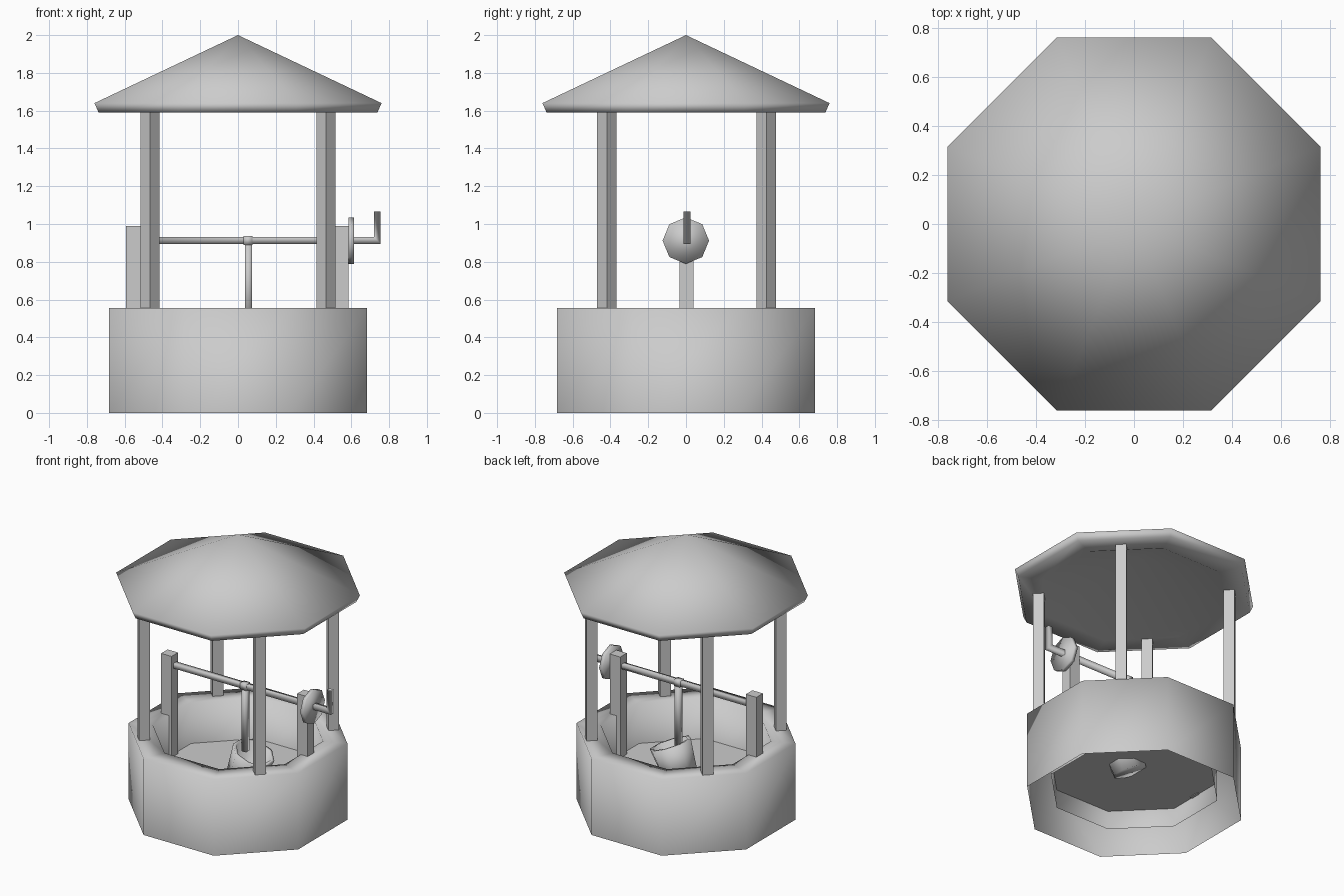
import bpy
from math import cos, sin, pi, radians
from mathutils import Matrix

if "Cube" in bpy.data.objects:
    bpy.data.objects.remove(bpy.data.objects["Cube"])

N = 8
K = 1 / cos(pi / N)   # apothem -> corner radius


def mesh_object(name, verts, faces, smooth=False):
    me = bpy.data.meshes.new(name)
    me.from_pydata(verts, [], faces)
    me.update()
    if smooth:
        me.polygons.foreach_set("use_smooth", [True] * len(me.polygons))
    ob = bpy.data.objects.new(name, me)
    bpy.context.collection.objects.link(ob)
    return ob


def lathe(name, profile, turn=pi / N, caps=True):
    """Revolve (corner radius, z) points in 8 smooth steps; radius 0 makes a
    point, open ends are optionally capped with an n-gon."""
    verts, rings, faces = [], [], []
    for r, z in profile:
        n = N if r > 0 else 1
        rings.append([len(verts) + i for i in range(n)])
        verts += [(r * cos(turn + 2 * pi * i / N), r * sin(turn + 2 * pi * i / N), z)
                  for i in range(n)]
    for a, b in zip(rings, rings[1:]):
        for i in range(N):
            j = (i + 1) % N
            if len(a) == 1:
                faces.append((a[0], b[j], b[i]))
            elif len(b) == 1:
                faces.append((a[i], a[j], b[0]))
            else:
                faces.append((a[i], a[j], b[j], b[i]))
    if caps and len(rings[0]) > 1:
        faces.append(rings[0][::-1])
    if caps and len(rings[-1]) > 1:
        faces.append(rings[-1])
    return mesh_object(name, verts, faces, True)


def box(name, lo, hi, turn=0, smooth=False):
    c = [(a + b) / 2 for a, b in zip(lo, hi)]
    h = [(b - a) / 2 for a, b in zip(lo, hi)]
    verts = [(x * h[0], y * h[1], z * h[2])
             for x in (-1, 1) for y in (-1, 1) for z in (-1, 1)]
    faces = [(0, 1, 3, 2), (4, 6, 7, 5), (0, 4, 5, 1),
             (2, 3, 7, 6), (0, 2, 6, 4), (1, 5, 7, 3)]
    ob = mesh_object(name, verts, faces, smooth)
    ob.location = c
    ob.rotation_euler.z = turn
    return ob


# Well wall: outer skin, rim and inner skin, open underneath
lathe("well_wall", [(0.682 * K, 0), (0.682 * K, 0.555),
                    (0.53 * K, 0.555), (0.53 * K, 0.12)], caps=False)

# Water surface inside the well
a = [pi / N + 2 * pi * i / N for i in range(N)]
mesh_object("water", [(0.53 * K * cos(t), 0.53 * K * sin(t), 0.255) for t in a],
            [range(N)])

# Roof with flat eaves and hollow underside
lathe("roof", [(0, 1.87), (0.59 * K, 1.59), (0.738 * K, 1.59),
               (0.76 * K, 1.64), (0, 2.0)])

# Four roof posts, turned 45 degrees
for sx, fx in ((-1, "left"), (1, "right")):
    for sy, fy in ((-1, "front"), (1, "back")):
        x, y, h = sx * 0.466, sy * 0.422 + 0.003, 0.036
        box(f"{fy}_{fx}_post", (x - h, y - h, 0.55), (x + h, y + h, 1.61), pi / 4)

# Axle supports
for side, x in (("left", -0.552), ("right", 0.543)):
    box(f"{side}_axle_support", (x - 0.042, -0.035, 0.25), (x + 0.042, 0.04, 0.99))

# Axle with mitred crank: a square section swept around the corner
path = [[(-0.56, 0.895), (-0.56, 0.931)], [(0.755, 0.895), (0.72, 0.931)],
        [(0.755, 1.065), (0.72, 1.065)]]
verts = [(x, y, z) for (o, i) in path
         for (x, z), y in ((o, -0.013), (o, 0.023), (i, 0.023), (i, -0.013))]
faces = [(s + i, s + 4 + i, s + 4 + (i + 1) % 4, s + (i + 1) % 4)
         for s in (0, 4) for i in range(4)]
faces = [f[::-1] for f in faces] + [(0, 3, 2, 1)[::-1], (8, 9, 10, 11)[::-1]]
mesh_object("axle_crank", verts, faces, True)

# Crank wheel
wheel = lathe("crank_wheel", [(0.123, -0.014), (0.123, 0.014)], turn=0)
wheel.rotation_euler.y = pi / 2
wheel.location = (0.6, -0.001, 0.912)

# Rope and its loop around the axle
box("rope", (0.036, -0.014, 0.44), (0.074, 0.024, 0.925), smooth=True)
box("rope_loop", (0.03, -0.018, 0.89), (0.078, 0.028, 0.936), smooth=True)

# Tilted bucket
bucket = lathe("bucket", [(0.118, 0), (0.147, 0.24), (0.124, 0.24), (0.1, 0.025)])
bucket.matrix_world = (Matrix.Translation((0.035, 0.003, 0.225))
                       @ Matrix.Rotation(radians(22), 4, 'Y'))
